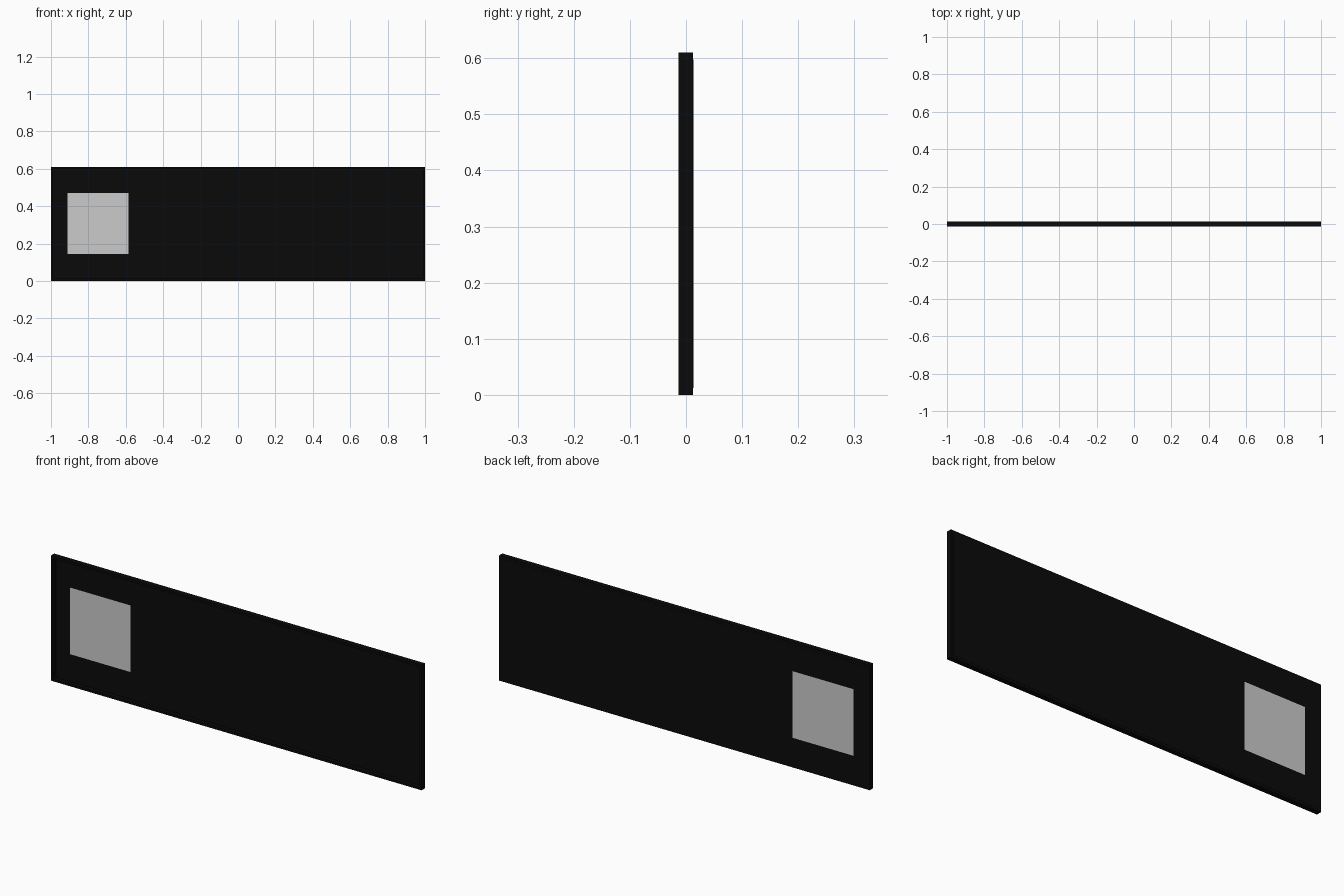
import bpy

if "Cube" in bpy.data.objects:
    bpy.data.objects.remove(bpy.data.objects["Cube"])

W, H = 2.0, 0.61          # overall width and height
Y0, Y1 = -0.0133, 0.0123  # frame front and back
RIM = 0.012               # frame bar thickness


def material(name, value):
    m = bpy.data.materials.new(name)
    m.diffuse_color = (value, value, value, 1)
    m.use_nodes = True
    m.node_tree.nodes["Principled BSDF"].inputs["Base Color"].default_value = m.diffuse_color
    return m


black = material("black", 0.003)
white = material("white", 1.0)


def box(name, x, y, z, mat):
    """Box from (min, max) ranges."""
    bpy.ops.mesh.primitive_cube_add(
        size=1, location=[(a + b) / 2 for a, b in (x, y, z)])
    ob = bpy.context.object
    ob.name = name
    ob.scale = [b - a for a, b in (x, y, z)]
    bpy.ops.object.transform_apply(location=False, rotation=False, scale=True)
    ob.data.materials.append(mat)
    return ob


hw = W / 2
ix, iz0, iz1 = hw - RIM, RIM, H - RIM

# Outer frame, standing proud of the panel at the front
box("frame_bottom", (-hw, hw), (Y0, Y1), (0, RIM), black)
box("frame_top", (-hw, hw), (Y0, Y1), (iz1, H), black)
box("frame_left", (-hw, -ix), (Y0, Y1), (iz0, iz1), black)
box("frame_right", (ix, hw), (Y0, Y1), (iz0, iz1), black)

# Thin panel set near the back, built around the square insert
PY = (0.007, 0.0133)
sx, sz = (-0.912, -0.585), (0.145, 0.47)
box("panel_left", (-ix, sx[0]), PY, (iz0, iz1), black)
box("panel_right", (sx[1], ix), PY, (iz0, iz1), black)
box("panel_below", sx, PY, (iz0, sz[0]), black)
box("panel_above", sx, PY, (sz[1], iz1), black)

# White square insert, visible from both sides
box("white_insert", sx, PY, sz, white)
